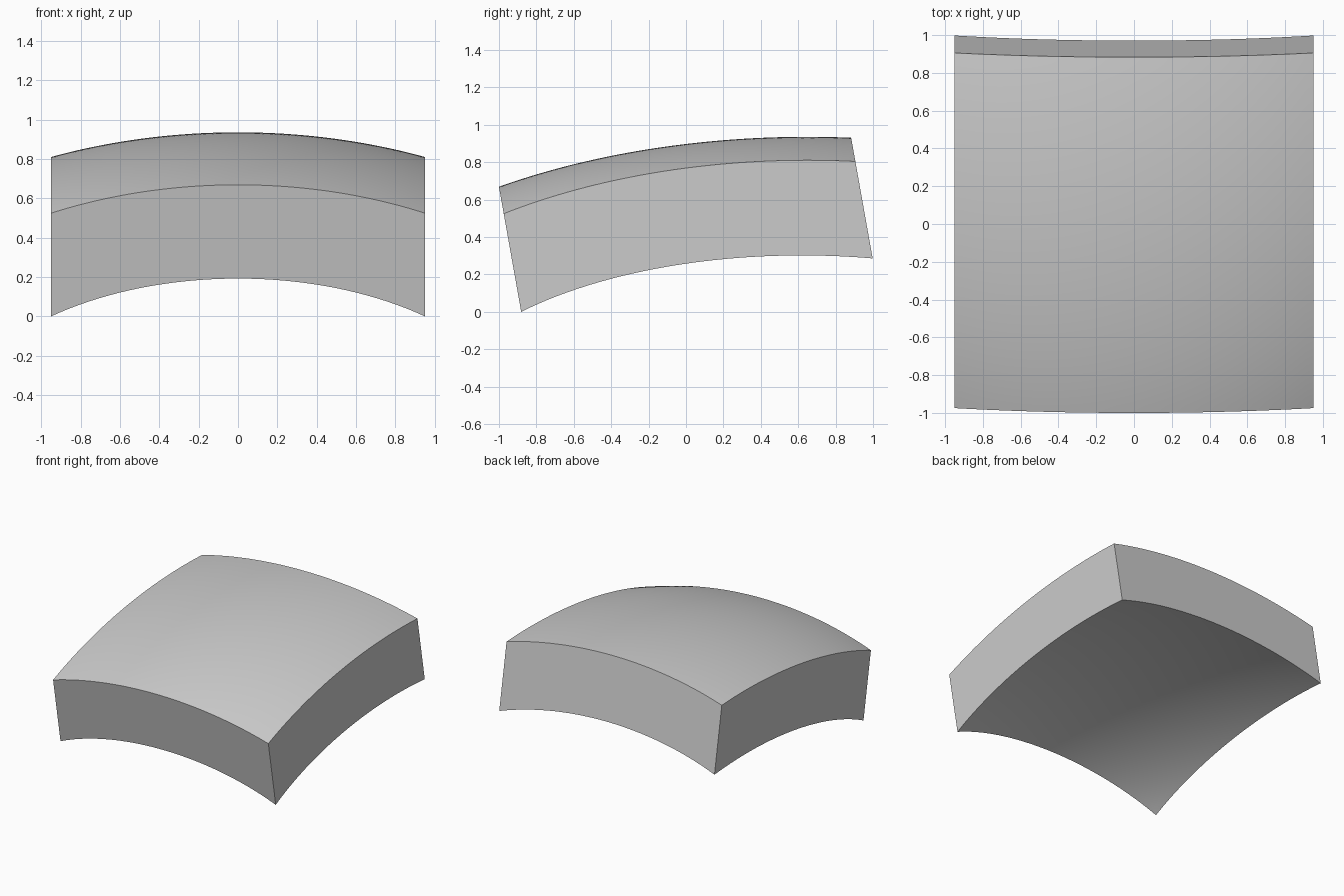
import bpy
import bmesh
from math import sqrt, radians
from mathutils import Matrix, Vector

default = bpy.data.objects.get("Cube")
if default:
    bpy.data.objects.remove(default, do_unlink=True)

HALF = 0.95          # half width of the square plan
SEGMENTS = 48
TILT = Matrix.Rotation(radians(10.1), 3, 'X')
SHIFT = 0.084        # plan offset along the tilted depth axis

# Ellipsoids that bound the slab: centre and radii
OUTER = (Vector((0, 0.65, -0.616)), Vector((2.42, 2.95, 1.56)))
INNER = (Vector((0, 0.62, -0.616)), Vector((1.87, 2.36, 1.075)))


def project(x, depth, ellipsoid):
    """Run along the tilted up axis until the ellipsoid is met."""
    centre, radii = ellipsoid
    start = TILT @ Vector((x, depth + SHIFT, 0))
    up = TILT @ Vector((0, 0, 1))
    p = Vector([(s - c) / r for s, c, r in zip(start, centre, radii)])
    d = Vector([u / r for u, r in zip(up, radii)])
    a, b, c = d.dot(d), p.dot(d), p.dot(p) - 1
    return start + up * ((-b + sqrt(b * b - a * c)) / a)


# Flat square grid, extruded into a closed slab
bm = bmesh.new()
bmesh.ops.create_grid(bm, x_segments=SEGMENTS, y_segments=SEGMENTS, size=HALF)
lower = list(bm.verts)
result = bmesh.ops.extrude_face_region(bm, geom=list(bm.faces), use_keep_orig=True)
upper = [g for g in result["geom"] if isinstance(g, bmesh.types.BMVert)]

# Drape the two skins over their domes
for verts, dome in ((lower, INNER), (upper, OUTER)):
    for v in verts:
        v.co = project(v.co.x, v.co.y, dome)

# Rest the lowest corners on the ground
base = min(v.co.z for v in bm.verts)
bmesh.ops.translate(bm, verts=bm.verts, vec=(0, 0, -base))
bmesh.ops.recalc_face_normals(bm, faces=bm.faces)

mesh = bpy.data.meshes.new("curved_slab")
bm.to_mesh(mesh)
bm.free()
slab = bpy.data.objects.new("curved_slab", mesh)
bpy.context.collection.objects.link(slab)

# Smooth domes with crisp rims
bpy.ops.object.select_all(action='DESELECT')
slab.select_set(True)
bpy.context.view_layer.objects.active = slab
bpy.ops.object.shade_smooth_by_angle(angle=radians(30))
